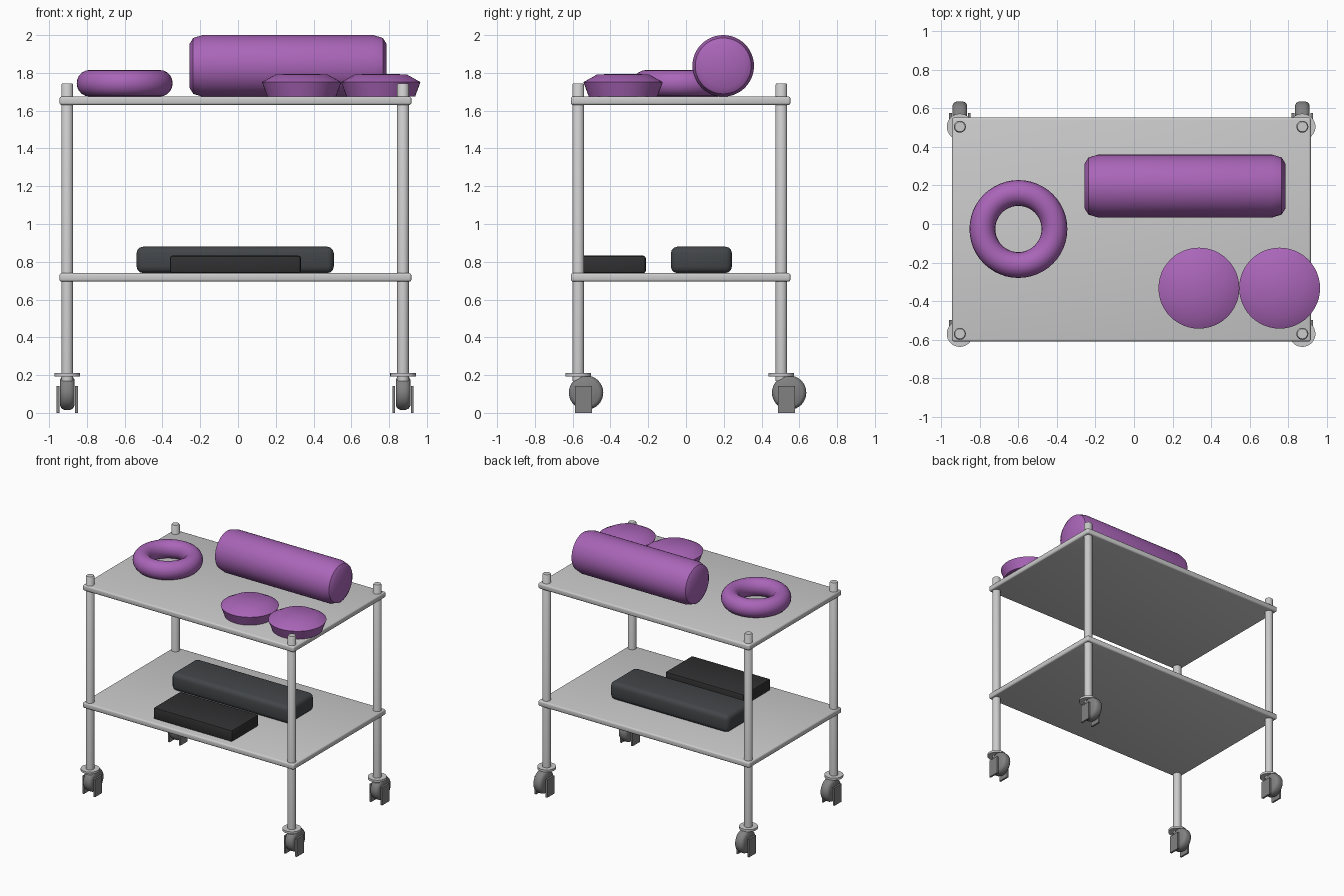
import bpy, bmesh, math
from mathutils import Matrix, Vector

if "Cube" in bpy.data.objects:
    bpy.data.objects.remove(bpy.data.objects["Cube"])


def material(name, rgb):
    m = bpy.data.materials.new(name)
    m.diffuse_color = (*rgb, 1)
    m.use_nodes = True
    m.node_tree.nodes["Principled BSDF"].inputs["Base Color"].default_value = m.diffuse_color
    return m


PURPLE = material("purple", (0.40, 0.13, 0.48))
CHARCOAL = material("charcoal", (0.055, 0.06, 0.065))
BLACK = material("black", (0.03, 0.03, 0.032))
CASTER = material("caster_grey", (0.22, 0.22, 0.22))


def finish(bm, name, loc, mat, angle=37):
    me = bpy.data.meshes.new(name)
    bmesh.ops.recalc_face_normals(bm, faces=bm.faces)
    bm.to_mesh(me)
    bm.free()
    ob = bpy.data.objects.new(name, me)
    bpy.context.collection.objects.link(ob)
    ob.location = loc
    if mat:
        me.materials.append(mat)
    bpy.ops.object.select_all(action='DESELECT')
    bpy.context.view_layer.objects.active = ob
    ob.select_set(True)
    bpy.ops.object.shade_smooth_by_angle(angle=math.radians(angle))
    return ob


def lathe(name, profile, loc, mat=None, along_x=False, steps=48):
    """Revolve (radius, height) points about z, optionally laid along x."""
    bm = bmesh.new()
    vs = [bm.verts.new((r, 0, h)) for r, h in profile]
    es = [bm.edges.new(p) for p in zip(vs, vs[1:])]
    bmesh.ops.spin(bm, geom=vs + es, cent=(0, 0, 0), axis=(0, 0, 1),
                   angle=math.tau, steps=steps)
    bmesh.ops.remove_doubles(bm, verts=bm.verts, dist=1e-5)
    if along_x:
        bm.transform(Matrix.Rotation(math.pi / 2, 4, 'Y'))
    return finish(bm, name, loc, mat)


def box(name, lo, hi, bevel, mat=None, segments=3):
    lo, hi = Vector(lo), Vector(hi)
    bm = bmesh.new()
    bmesh.ops.create_cube(bm, size=1, matrix=Matrix.Diagonal((*(hi - lo), 1)))
    if bevel:
        bmesh.ops.bevel(bm, geom=bm.edges[:], offset=bevel, segments=segments,
                        profile=0.5, affect='EDGES')
    return finish(bm, name, (lo + hi) / 2, mat)


# Shelves
for name, z in (("lower_shelf", 0.695), ("upper_shelf", 1.63)):
    box(name, (-0.945, -0.61, z), (0.918, 0.553, z + 0.045), 0.012)

# Posts with flanges and casters
for side, x in (("left", -0.904), ("right", 0.874)):
    for end, y in (("front", -0.57), ("back", 0.505)):
        tag = f"{end}_{side}"
        lathe(tag + "_post", [(0, 0.17), (0.031, 0.17), (0.031, 1.738),
                              (0.026, 1.745), (0, 1.745)], (x, y, 0), steps=32)
        lathe(tag + "_flange", [(0, 0.193), (0.068, 0.193), (0.068, 0.21),
                                (0, 0.21)], (x, y, 0), steps=32)
        lathe(tag + "_wheel", [(0, -0.038), (0.07, -0.038), (0.084, -0.03),
                               (0.091, -0.015), (0.091, 0.015), (0.084, 0.03),
                               (0.07, 0.038), (0, 0.038)],
              (x, y + 0.041, 0.107), CASTER, along_x=True, steps=32)
        for i, s in enumerate((-1, 1)):
            box(f"{tag}_fork_plate_{i + 1}",
                (x + s * 0.049 - 0.007, y - 0.018, 0),
                (x + s * 0.049 + 0.007, y + 0.072, 0.142), 0, CASTER)

# Bolster lying along x
lathe("bolster", [(0, -0.522), (0.115, -0.522), (0.148, -0.502), (0.163, -0.452),
                  (0.163, 0.452), (0.148, 0.502), (0.115, 0.522), (0, 0.522)],
      (0.265, 0.197, 1.837), PURPLE, along_x=True)

# Ring
ring = [(0.187 + 0.067 * math.cos(a), 0.07 * math.sin(a))
        for a in (math.tau * i / 20 for i in range(21))]
lathe("ring", ring, (-0.6, -0.026, 1.745), PURPLE)

# Two domed pads
for i, x in enumerate((0.337, 0.756)):
    lathe(f"domed_pad_{i + 1}", [(0, 0), (0.182, 0), (0.21, 0.076), (0.137, 0.117),
                                 (0, 0.12)], (x, -0.333, 1.675), PURPLE)

# Cases on the lower shelf
box("long_case", (-0.537, -0.08, 0.74), (0.507, 0.243, 0.88), 0.035, CHARCOAL)
box("flat_case", (-0.36, -0.552, 0.74), (0.333, -0.213, 0.832), 0.012, BLACK, 2)
